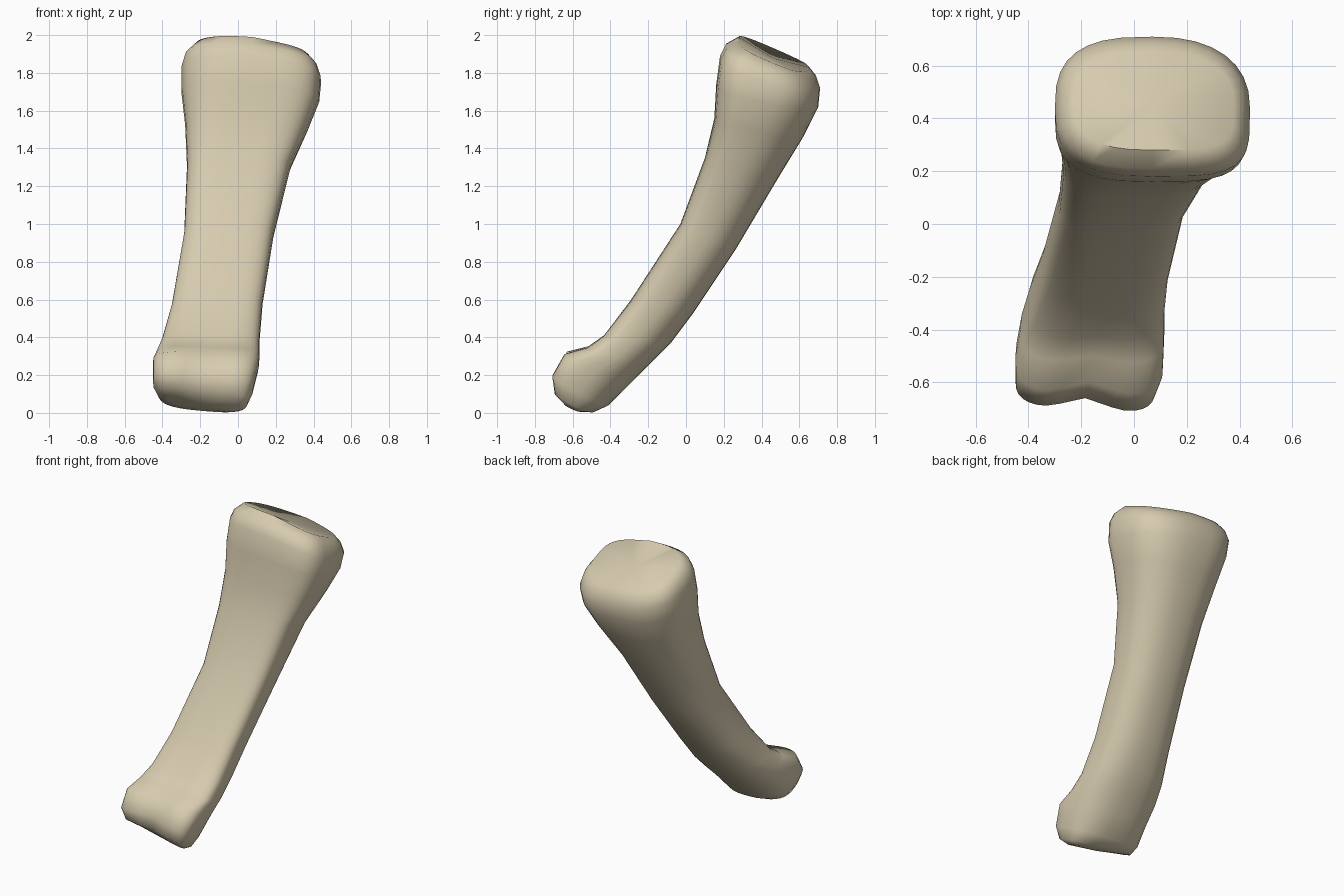
import bpy
import bmesh
import math

cube = bpy.data.objects.get("Cube")
if cube:
    bpy.data.objects.remove(cube, do_unlink=True)

SIDES = 32

# Cross-sections from knuckle to base:
# front y, front z, back y, back z, lowest x, highest x
SECTIONS = [
    (-.63, .07, -.53, .02, -.37, .01),
    (-.69, .12, -.48, .01, -.42, .05),
    (-.71, .21, -.41, .04, -.45, .08),
    (-.65, .32, -.30, .15, -.45, .11),
    (-.53, .35, -.19, .26, -.43, .115),
    (-.44, .41, -.08, .37, -.40, .115),
    (-.29, .60, .04, .53, -.35, .13),
    (-.03, 1.0, .26, .86, -.285, .19),
    (.10, 1.35, .48, 1.23, -.27, .28),
    (.15, 1.56, .62, 1.46, -.28, .37),
    (.16, 1.74, .70, 1.62, -.30, .43),
    (.18, 1.89, .71, 1.72, -.30, .44),
    (.21, 1.95, .69, 1.78, -.28, .42),
    (.28, 1.99, .65, 1.83, -.23, .38),
]


def signed_power(value, power):
    return math.copysign(abs(value) ** power, value)


def blend(a, b, t):
    return a + (b - a) * t


def corner_power(c, s, tip, head):
    """Squareness of each quarter of the ring; lower is squarer."""
    if s < 0:
        return blend(0.6, 0.5 if c > 0 else 0.75, head)
    shaft = blend(0.85, 0.6, tip)
    return blend(shaft, 0.85 if c > 0 else 0.7, head)


def section_points(index, section):
    """Flat-fronted, round-backed ring, with a groove and tilt at the ends."""
    fy, fz, by, bz, x0, x1 = section
    middle, half = (x0 + x1) / 2, (x1 - x0) / 2
    tip = max(0, 1 - index / 3)
    knuckle = max(0, 1 - index / 6)
    head = min(1, max(0, (index - 8) / 3))
    # the shaft is widest near its flat front, the head at mid depth
    widest = blend(0.37, 0.48, head)
    # groove is deepest across the middle of the knuckle
    groove_depth = 0.06 * max(0, 1 - abs(index - 2.5) / 3)
    points = []
    for i in range(SIDES):
        angle = math.tau * i / SIDES
        c, s = math.cos(angle), math.sin(angle)
        power = corner_power(c, s, tip, head)
        u = signed_power(c, power)
        reach = widest if s < 0 else 1 - widest
        depth = widest + reach * signed_power(s, power)
        x = middle + half * u
        y = blend(fy, by, depth)
        z = blend(fz, bz, depth)
        y += groove_depth * math.exp(-(u / 0.4) ** 2) * (1 - depth)
        y -= 0.025 * knuckle * u
        z -= 0.025 * knuckle * u
        # the joint face drops away towards its left rim
        z -= (0.06 if u > 0 else 0.02) * head * u
        points.append((x, y, z))
    return points


def loft(name, sections, material):
    bm = bmesh.new()
    rings = [[bm.verts.new(p) for p in section_points(i, s)]
             for i, s in enumerate(sections)]
    for low, high in zip(rings, rings[1:]):
        for i in range(SIDES):
            j = (i + 1) % SIDES
            bm.faces.new((low[i], low[j], high[j], high[i]))
    # domed knuckle end and shallow hollow joint end
    for ring, drop in ((rings[0], .01), (rings[-1], .02)):
        centre = [sum(v.co[k] for v in ring) / SIDES for k in range(3)]
        centre[2] -= drop
        hub = bm.verts.new(centre)
        for i in range(SIDES):
            bm.faces.new((ring[i], ring[(i + 1) % SIDES], hub))
    bmesh.ops.recalc_face_normals(bm, faces=bm.faces[:])
    mesh = bpy.data.meshes.new(name)
    bm.to_mesh(mesh)
    bm.free()
    mesh.materials.append(material)
    obj = bpy.data.objects.new(name, mesh)
    bpy.context.collection.objects.link(obj)
    return obj


# Bone colour
bone = bpy.data.materials.new("pale bone")
bone.use_nodes = True
colour = (0.68, 0.60, 0.43, 1)
bone.diffuse_color = colour
bone.node_tree.nodes["Principled BSDF"].inputs["Base Color"].default_value = colour

# Finger bone in one lofted piece
finger_bone = loft("finger_bone", SECTIONS, bone)
bpy.ops.object.select_all(action="DESELECT")
finger_bone.select_set(True)
bpy.context.view_layer.objects.active = finger_bone
bpy.ops.object.shade_smooth_by_angle(angle=math.radians(60))
